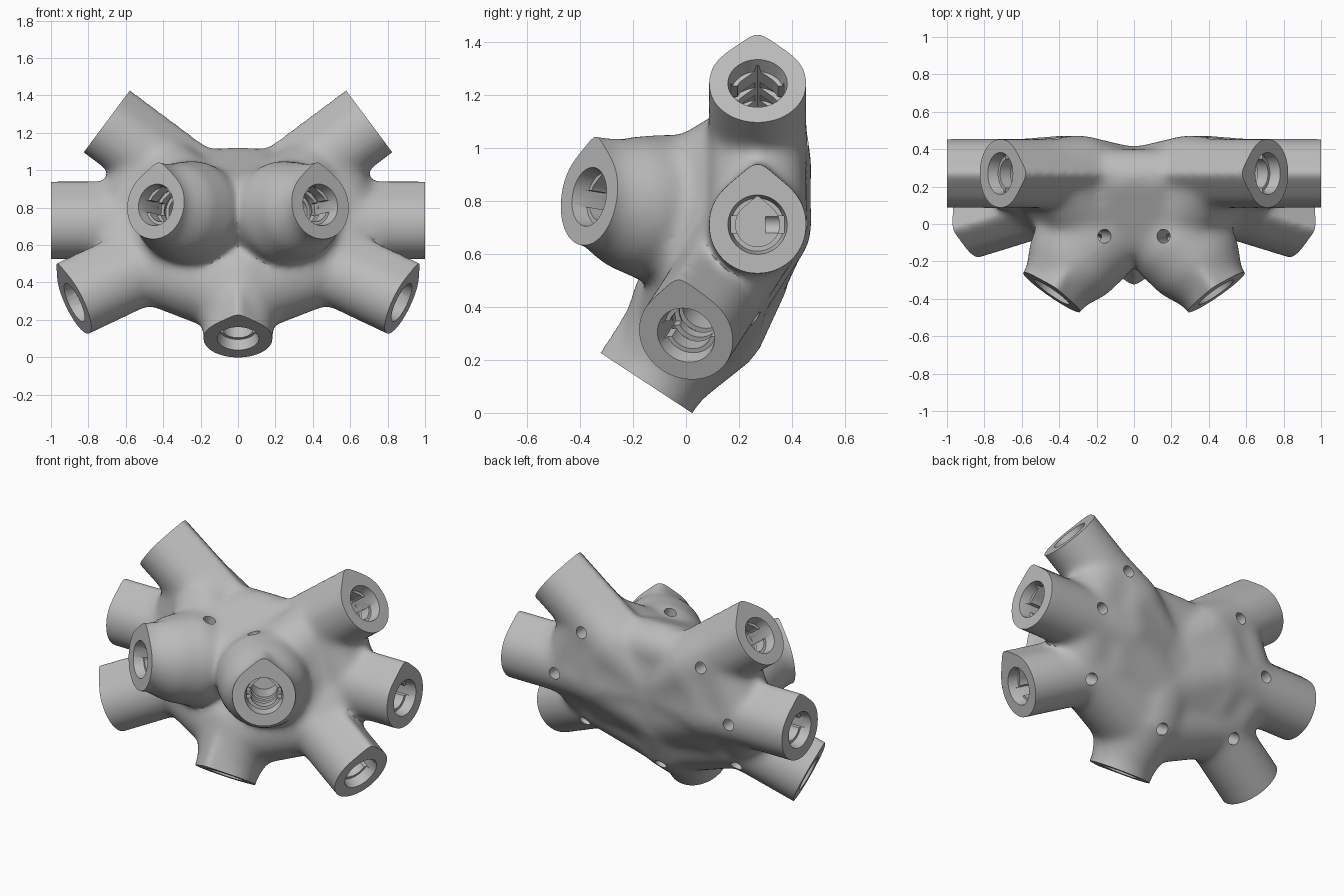
import bpy, bmesh, math
from mathutils import Matrix, Vector

cube = bpy.data.objects.get("Cube")
if cube:
    bpy.data.objects.remove(cube, do_unlink=True)

HUB = Vector((0, 0.27, 0.71))
R = 0.182

grey = bpy.data.materials.new("plain_grey")
grey.use_nodes = True
grey.diffuse_color = (0.5, 0.5, 0.5, 1)
grey.node_tree.nodes["Principled BSDF"].inputs["Base Color"].default_value = (0.5, 0.5, 0.5, 1)


def circle(r, n=48):
    return [(r * math.sin(2 * math.pi * i / n), r * math.cos(2 * math.pi * i / n)) for i in range(n)]


def teardrop(r, tip, n=40):
    """Circle with a pointed top, joined by tangents."""
    a = math.acos(r / tip)
    step = (2 * math.pi - 2 * a) / n
    arc = [(r * math.sin(a + step * i), r * math.cos(a + step * i)) for i in range(n + 1)]
    return [(0, tip)] + arc


def rectangle(w, h):
    return [(-w, -h), (w, -h), (w, h), (-w, h)]


def frame(axis, up=Vector((0, 0, 1)), origin=HUB):
    """Local z runs along the axis, local y points as far up as possible."""
    z = axis.normalized()
    y = (up - up.dot(z) * z).normalized()
    x = y.cross(z)
    m = Matrix((x, y, z)).transposed().to_4x4()
    m.translation = origin
    return m


def loft(bm, m, sections):
    """Closed solid through (distance, outline) sections."""
    rings = [[bm.verts.new(m @ Vector((x, y, d))) for x, y in pts] for d, pts in sections]
    n = len(rings[0])
    faces = [bm.faces.new(rings[0]), bm.faces.new(rings[-1])]
    for a, b in zip(rings, rings[1:]):
        for i in range(n):
            j = (i + 1) % n
            faces.append(bm.faces.new((a[i], a[j], b[j], b[i])))
    bmesh.ops.recalc_face_normals(bm, faces=faces)


def web(bm, balls):
    """Skin stretched over several balls given as (centre, radius)."""
    points = []
    for centre, r in balls:
        ball = bmesh.new()
        bmesh.ops.create_icosphere(ball, subdivisions=3, radius=r)
        points += [centre + v.co for v in ball.verts]
        ball.free()
    verts = [bm.verts.new(p) for p in points]
    bmesh.ops.convex_hull(bm, input=verts)
    bmesh.ops.delete(bm, geom=[v for v in verts if v.is_valid and not v.link_faces], context='VERTS')


def to_object(bm, name):
    mesh = bpy.data.meshes.new(name)
    bm.to_mesh(mesh)
    bm.free()
    ob = bpy.data.objects.new(name, mesh)
    bpy.context.scene.collection.objects.link(ob)
    return ob


def bake(ob):
    """Apply all modifiers."""
    bpy.context.view_layer.update()
    deps = bpy.context.evaluated_depsgraph_get()
    mesh = bpy.data.meshes.new_from_object(ob.evaluated_get(deps))
    ob.modifiers.clear()
    ob.data = mesh


# Arms: end centre, flare (distance, radius), pin hole distance, pin hole direction
BACK, UNDER, INNER = (0, 1, 0), (0, 0.83, -0.55), (-0.19, -0.1, 0.93)
slim = [(0, 0.14), (0.35, 0.207), (0.65, 0.183)]
bulge = [(0, 0.2), (0.45, 0.285), (0.62, 0.25), (0.75, 0.185)]
collar = [(0, 0.16), (0.15, 0.23), (0.42, 0.27), (0.68, 0.185)]
kinds = {
    "side": ((1, 0.27, 0.71), slim, 0.62, BACK),
    "upper": ((0.715, 0.27, 1.243), slim, 0.53, BACK),
    "lower": ((0.875, 0, 0.293), slim, 0.62, UNDER),
    "front": ((0.44, -0.365, 0.815), bulge, 0.405, INNER),
    "bottom": ((0, -0.13, 0.1), collar, 0.42, UNDER),
}
arms = []
for end, flare, pin, side in kinds.values():
    for s in ((1, -1) if end[0] else (1,)):
        flip = Vector((s, 1, 1))
        arms.append((Vector(end) * flip - HUB, flare, pin, Vector(side) * flip))

# Webs between neighbouring arms: (arm, distance, radius)
webs = [
    [("side", 0.6, 0.187), ("upper", 0.58, 0.187), ("side", 0, 0.14)],
    [("side", 0.6, 0.187), ("lower", 0.6, 0.187), ("side", 0, 0.14)],
    [("side", 0.4, 0.205), ("upper", 0.4, 0.205), ("lower", 0.42, 0.205), ("side", 0, 0.14)],
    [("lower", 0.54, 0.2), ("bottom", 0.42, 0.25), ("side", 0, 0.14)],
    [("lower", 0.45, 0.195), ("bottom", 0.2, 0.23), ("side", 0.4, 0.2)],
    [("front", 0.36, 0.25), ("upper", 0.5, 0.187), ("side", 0.5, 0.187)],
    [("front", 0.36, 0.25), ("lower", 0.5, 0.187), ("side", 0.5, 0.187)],
]

# Solid body: hub core, webs and flared arms, fused and softened
bm = bmesh.new()
core = Matrix.Translation((0, 0.255, 0.74)) @ Matrix.Diagonal((0.5, 0.16, 0.385, 1))
bmesh.ops.create_uvsphere(bm, u_segments=48, v_segments=24, radius=1, matrix=core)
for s in (1, -1):
    for corners in webs:
        balls = []
        for name, d, r in corners:
            unit = (Vector(kinds[name][0]) - HUB).normalized()
            balls.append((HUB + unit * d * Vector((s, 1, 1)), r))
        web(bm, balls)
# Bridge across the two front arms and up to the crown
bridge = []
for s in (1, -1):
    bridge.append((Vector((s * 0.2, -0.01, 0.8)), 0.2))
    bridge.append((Vector((s * 0.11, 0.25, 0.965)), 0.155))
web(bm, bridge)
for axis, flare, pin, side in arms:
    m = frame(axis)
    loft(bm, m, [(d, circle(r)) for d, r in flare])
    drop = teardrop(R + 0.005, 0.245)
    loft(bm, m, [(0.3, drop), (axis.length + 0.07, drop)])
body = to_object(bm, "hub_body")
fuse = body.modifiers.new("fuse", 'REMESH')
fuse.mode = 'VOXEL'
fuse.voxel_size = 0.0165
soften = body.modifiers.new("soften", 'SMOOTH')
soften.factor = 0.5
soften.iterations = 38
bake(body)

# Cutters: flat ends, stepped sockets and pin holes
cutters = []


def cut(m, sections):
    tool = bmesh.new()
    loft(tool, m, sections)
    ob = to_object(tool, "cutter")
    ob.hide_render = True
    cutters.append(ob)
    mod = body.modifiers.new("cut", 'BOOLEAN')
    mod.operation = 'DIFFERENCE'
    mod.solver = 'MANIFOLD'
    mod.object = ob


for axis, flare, pin, side in arms:
    m = frame(axis)
    L = axis.length
    block = rectangle(0.27, 0.27)
    cut(m, [(L, block), (L + 0.13, block)])
    cut(m, [(L - 0.06, circle(0.1)), (L + 0.01, circle(0.114))])
    bore = teardrop(0.083, 0.11)
    cut(m, [(L - 0.4, bore), (L - 0.03, bore)])
    key = rectangle(0.1, 0.032)
    cut(m, [(L - 0.2, key), (L - 0.04, key)])
    for depth in (0.13, 0.21):
        groove = circle(0.102)
        cut(m, [(L - depth - 0.035, groove), (L - depth, groove)])
    # Pin hole square to the arm
    unit = axis.normalized()
    out = side - side.dot(unit) * unit
    hole = circle(0.037, 24)
    cut(frame(out, unit, HUB + unit * pin), [(0.03, hole), (0.4, hole)])

bake(body)
for ob in cutters:
    bpy.data.objects.remove(ob, do_unlink=True)

# Finish
body.data.materials.clear()
body.data.materials.append(grey)
for poly in body.data.polygons:
    poly.material_index = 0
bpy.ops.object.select_all(action='DESELECT')
body.select_set(True)
bpy.context.view_layer.objects.active = body
bpy.ops.object.shade_smooth_by_angle(angle=math.radians(30))
